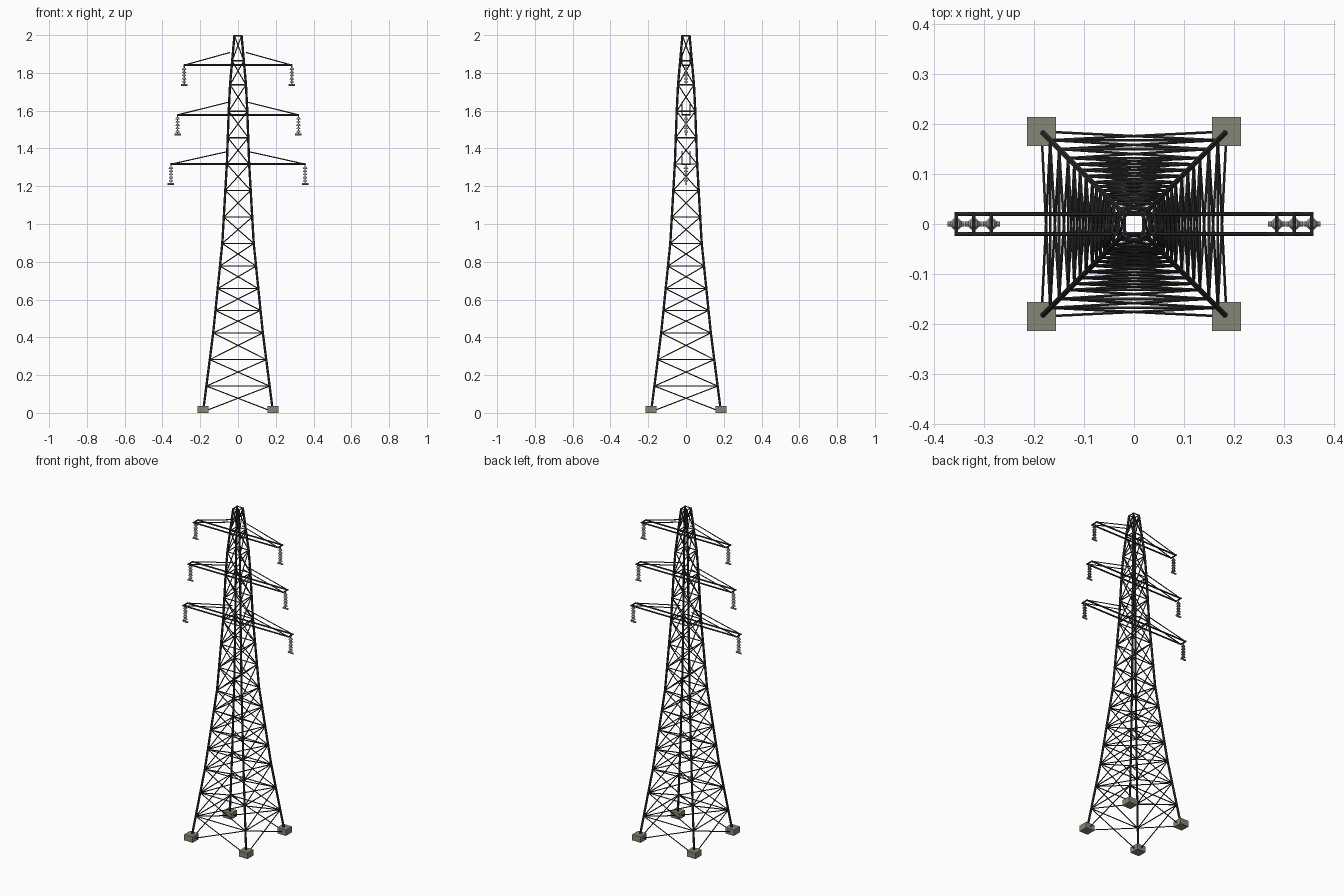
import bpy
import bmesh
from math import pi
from mathutils import Vector, Matrix

if "Cube" in bpy.data.objects:
    bpy.data.objects.remove(bpy.data.objects["Cube"], do_unlink=True)


def material(name, color):
    m = bpy.data.materials.new(name)
    m.use_nodes = True
    m.diffuse_color = (*color, 1)
    m.node_tree.nodes["Principled BSDF"].inputs["Base Color"].default_value = (*color, 1)
    return m


steel = material("dark steel", (0.032, 0.033, 0.035))
concrete = material("concrete", (0.235, 0.24, 0.18))
glass = material("insulator grey", (0.34, 0.34, 0.34))


def finish(name, bm, mat):
    mesh = bpy.data.meshes.new(name)
    bm.to_mesh(mesh)
    bm.free()
    mesh.materials.append(mat)
    ob = bpy.data.objects.new(name, mesh)
    bpy.context.collection.objects.link(ob)
    return ob


def bar(bm, a, b, radius, sides=6):
    """Add a straight round bar from a to b."""
    a, b = Vector(a), Vector(b)
    d = b - a
    place = Matrix.Translation((a + b) / 2) @ d.to_track_quat('Z', 'Y').to_matrix().to_4x4()
    bmesh.ops.create_cone(bm, cap_ends=True, segments=sides, radius1=radius,
                          radius2=radius, depth=d.length, matrix=place)


# Tower outline: height and half width
outline = [(0.004, 0.185), (0.427, 0.131), (0.9, 0.083), (1.32, 0.059),
           (1.6, 0.049), (1.74, 0.042), (1.997, 0.019)]
levels = [0.006, 0.142, 0.282, 0.423, 0.542, 0.658, 0.777, 0.897, 1.037,
          1.177, 1.317, 1.457, 1.597, 1.737, 1.864, 1.997]


def half_width(z):
    for (z0, w0), (z1, w1) in zip(outline, outline[1:]):
        if z <= z1:
            return w0 + (w1 - w0) * (z - z0) / (z1 - z0)


corners = [("front_left", 1, -1), ("back_left", 1, 1),
           ("back_right", -1, 1), ("front_right", -1, -1)]

# Legs and footings
for name, sx, sy in corners:
    bm = bmesh.new()
    for (z0, w0), (z1, w1) in zip(outline, outline[1:]):
        bar(bm, (sx * w0, sy * w0, z0), (sx * w1, sy * w1, z1), 0.0064)
    finish(name + "_leg", bm, steel)

    bm = bmesh.new()
    bmesh.ops.create_cube(bm, size=1, matrix=Matrix.Translation((sx * 0.1845, sy * 0.1845, 0.018))
                          @ Matrix.Diagonal((0.058, 0.058, 0.036, 1)))
    finish(name + "_footing", bm, concrete)

# Lattice on each side: crossed diagonals and a horizontal per panel
for i, side in enumerate(("front", "left", "back", "right")):
    turn = Matrix.Rotation(i * pi / 2, 3, 'Z')
    bm = bmesh.new()
    for z0, z1 in zip(levels, levels[1:]):
        w0, w1 = half_width(z0), half_width(z1)
        for s in (-1, 1):
            bar(bm, turn @ Vector((s * w0, -w0, z0)), turn @ Vector((-s * w1, -w1, z1)), 0.0029)
        bar(bm, turn @ Vector((-w1, -w1, z1)), turn @ Vector((w1, -w1, z1)), 0.0032)
    finish(side + "_lattice", bm, steel)


def insulator(name, x, top):
    """Rod with a stack of discs and a wire clamp at the foot."""
    bm = bmesh.new()
    bar(bm, (x, 0, top), (x, 0, top - 0.105), 0.0035, 8)
    for k in range(5):
        z = top - 0.02 - k * 0.017
        bmesh.ops.create_cone(bm, cap_ends=True, segments=12, radius1=0.012, radius2=0.007,
                              depth=0.009, matrix=Matrix.Translation((x, 0, z)))
    bar(bm, (x - 0.017, 0, top - 0.105), (x + 0.017, 0, top - 0.105), 0.005, 8)
    finish(name, bm, glass)


# Cross arms: height, reach, inner end of the stays
for label, z, reach, root in (("lower", 1.317, 0.355, 0.052),
                              ("middle", 1.578, 0.32, 0.049),
                              ("upper", 1.841, 0.285, 0.043)):
    bm = bmesh.new()
    for y in (-0.02, 0.02):
        bar(bm, (-reach, y, z), (reach, y, z), 0.005)
        for s in (-1, 1):
            bar(bm, (s * root, y, z + 0.067), (s * reach, y, z), 0.003)
    for s in (-1, 1):
        bar(bm, (s * reach, -0.024, z), (s * reach, 0.024, z), 0.0045)
    finish(label + "_cross_arm", bm, steel)
    insulator(label + "_left_insulator", reach, z)
    insulator(label + "_right_insulator", -reach, z)
